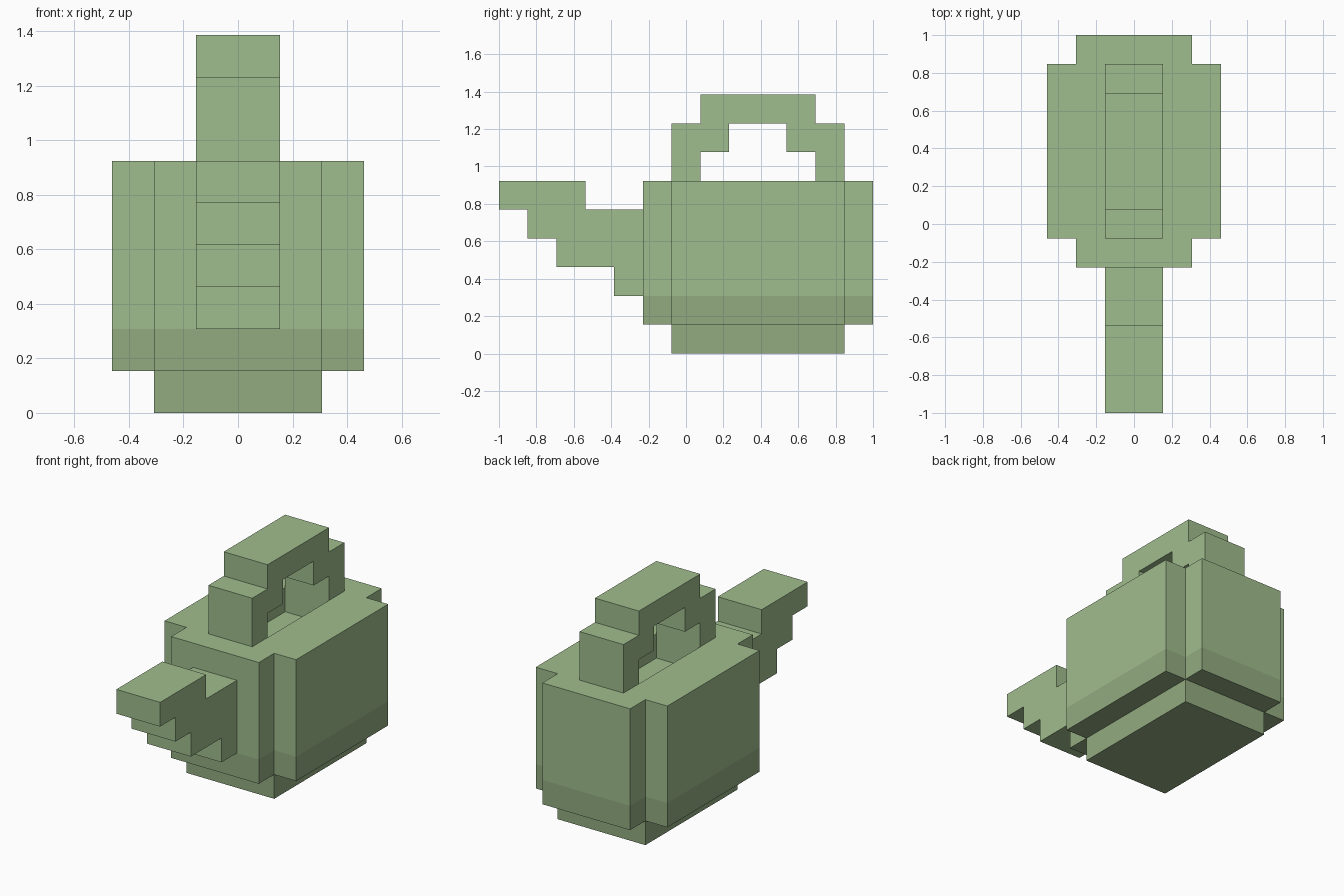
import bpy
import bmesh
from mathutils import Vector

if "Cube" in bpy.data.objects:
    bpy.data.objects.remove(bpy.data.objects["Cube"])

U = 2 / 13  # one block of the grid; the model is 13 blocks long


def material(name, rgb):
    m = bpy.data.materials.new(name)
    m.diffuse_color = (*rgb, 1)
    m.use_nodes = True
    m.node_tree.nodes["Principled BSDF"].inputs["Base Color"].default_value = m.diffuse_color
    return m


GREEN = material("green", (0.35, 0.51, 0.27))
DARK = material("dark_green", (0.29, 0.41, 0.22))


def prism(name, points, offset, mat=None):
    """Extrude a closed polygon (block units, y counted from the spout tip)."""
    bm = bmesh.new()
    verts = [bm.verts.new((x * U, y * U - 1, z * U)) for x, y, z in points]
    face = bm.faces.new(verts)
    ext = bmesh.ops.extrude_face_region(bm, geom=[face])
    moved = [g for g in ext["geom"] if isinstance(g, bmesh.types.BMVert)]
    bmesh.ops.translate(bm, verts=moved, vec=Vector(offset) * U)
    bmesh.ops.recalc_face_normals(bm, faces=bm.faces)
    mesh = bpy.data.meshes.new(name)
    bm.to_mesh(mesh)
    bm.free()
    obj = bpy.data.objects.new(name, mesh)
    bpy.context.collection.objects.link(obj)
    if mat:
        mesh.materials.append(mat)
    return obj


def slab(name, outline, z0, z1, mat=None):
    return prism(name, [(x, y, z0) for x, y in outline], (0, 0, z1 - z0), mat)


def side_profile(name, outline, mat):
    return prism(name, [(-1, y, z) for y, z in outline], (2, 0, 0), mat)


def rect(x, y0, y1):
    return [(-x, y0), (x, y0), (x, y1), (-x, y1)]


# Pot: notched-corner outline, dark lower band and foot
half = [(2, 5), (2, 6), (3, 6), (3, 12), (2, 12), (2, 13)]
pot = half + [(-x, y) for x, y in reversed(half)]
slab("foot", rect(2, 6, 12), 0, 1, DARK)
slab("lower_body", pot, 1, 2, DARK)
body = slab("body", pot, 2, 6, GREEN)

# Shallow opening under the handle
cutter = slab("opening_cutter", rect(1, 7, 11), 5, 6.5)
cutter.hide_render = True
cutter.hide_set(True)
mod = body.modifiers.new("opening", "BOOLEAN")
mod.operation = "DIFFERENCE"
mod.solver = "EXACT"
mod.object = cutter

# Stepped spout
side_profile("spout", [(5, 2), (4, 2), (4, 3), (2, 3), (2, 4), (1, 4), (1, 5),
                       (0, 5), (0, 6), (3, 6), (3, 5), (5, 5)], GREEN)

# Stepped arch handle, mirrored about y = 9
front = [(9, 8), (8, 8), (8, 7), (7, 7), (7, 6), (6, 6), (6, 8), (7, 8), (7, 9)]
back = [(18 - y, z) for y, z in reversed(front[1:])]
side_profile("handle", front[1:] + back, GREEN)
